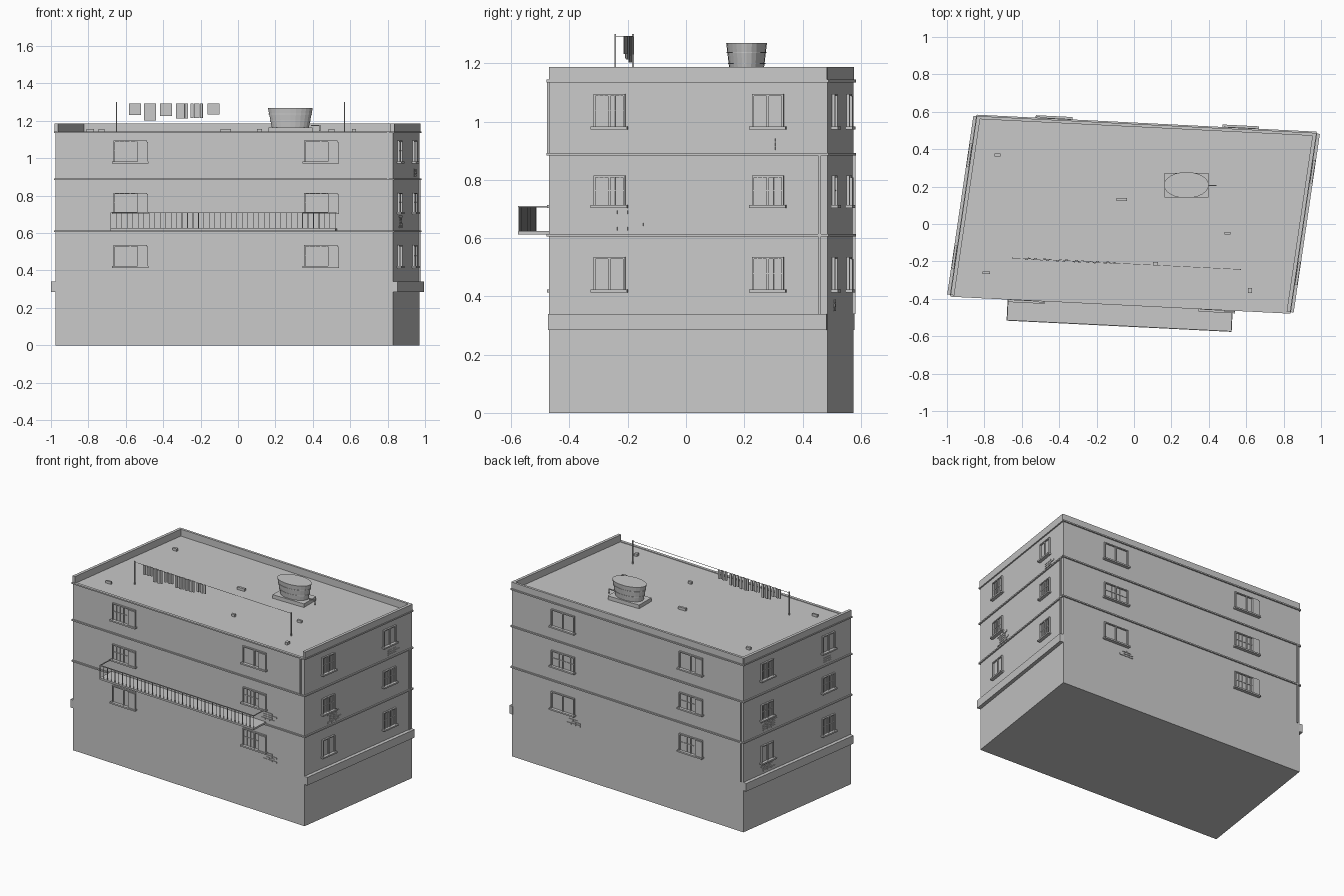
import bpy, bmesh, random
from math import cos, sin, pi
from mathutils import Vector

random.seed(4)
cube = bpy.data.objects.get("Cube")
if cube:
    bpy.data.objects.remove(cube)

grey = bpy.data.materials.new("plain grey")
grey.use_nodes = True
colour = (0.58, 0.58, 0.58, 1)
grey.diffuse_color = colour
grey.node_tree.nodes["Principled BSDF"].inputs["Base Color"].default_value = colour


def finish(name, bm):
    bmesh.ops.recalc_face_normals(bm, faces=bm.faces)
    me = bpy.data.meshes.new(name)
    bm.to_mesh(me)
    bm.free()
    me.materials.append(grey)
    ob = bpy.data.objects.new(name, me)
    bpy.context.collection.objects.link(ob)
    return ob


def prism(bm, outline, z0, z1):
    """Extrude a flat outline between two heights."""
    low = [bm.verts.new((p[0], p[1], z0)) for p in outline]
    high = [bm.verts.new((p[0], p[1], z1)) for p in outline]
    bm.faces.new(low[::-1])
    bm.faces.new(high)
    for i in range(len(low)):
        j = (i + 1) % len(low)
        bm.faces.new((low[i], low[j], high[j], high[i]))


class Wall:
    """Wall frame: a runs along the wall, d points outward."""
    def __init__(self, start, end):
        self.o = Vector(start)
        run = Vector(end) - self.o
        self.length = run.length
        self.u = run.normalized()
        self.n = Vector((self.u.y, -self.u.x))

    def at(self, a, d):
        return self.o + self.u * a + self.n * d

    def box(self, bm, a0, a1, z0, z1, d0, d1):
        prism(bm, [self.at(a0, d0), self.at(a0, d1), self.at(a1, d1), self.at(a1, d0)], z0, z1)


# Skewed ground plan
corners = [(-0.975, -0.38), (0.83, -0.47), (0.97, 0.485), (-0.835, 0.575)]
front, left, back, right = [Wall(corners[i], corners[(i + 1) % 4]) for i in range(4)]
walls = {"front": front, "left": left, "back": back, "right": right}

ROOF, TOP = 1.14, 1.187
FLOORS = [0.42, 0.71, 0.98]

bm = bmesh.new()
prism(bm, corners, 0, ROOF)
finish("building_body", bm)

# Parapet on three sides
bm = bmesh.new()
for w in (left, right):
    w.box(bm, 0, w.length, ROOF, TOP, -0.014, 0.006)
back.box(bm, 0, back.length, ROOF, TOP, -0.014, 0.002)
finish("parapet", bm)

# Floor bands around the walls and heavy ledges on the short sides
bm = bmesh.new()
for w in walls.values():
    for z in (0.61, 0.888, ROOF):
        w.box(bm, -0.006, w.length + 0.006, z - 0.005, z + 0.004, -0.01, 0.009)
finish("floor_bands", bm)
bm = bmesh.new()
for w in (left, right):
    w.box(bm, 0, w.length, 0.285, 0.34, -0.005, 0.024)
finish("base_ledges", bm)

# Drain pipes near the corners
bm = bmesh.new()
for w, a, z0, z1 in ((left, 0.935, 0.34, 0.885), (front, 1.775, 0.89, ROOF),
                     (back, 1.785, 0.34, 0.885)):
    w.box(bm, a, a + 0.009, z0, z1, -0.002, 0.008)
finish("drain_pipes", bm)


def window(name, w, centre, z, width, height, bars, sash):
    bm = bmesh.new()
    a0, a1, z1 = centre - width / 2, centre + width / 2, z + height
    f = 0.007
    for lo, hi in ((a0, a0 + f), (a1 - f, a1)):
        w.box(bm, lo, hi, z, z1, -0.005, 0.011)
    w.box(bm, a0, a1, z1 - f, z1, -0.005, 0.011)
    w.box(bm, a0 - 0.008, a1 + 0.008, z - 0.007, z + 0.003, -0.005, 0.022)
    w.box(bm, a0, a1, z, z1, -0.003, 0.002)
    w.box(bm, centre - 0.004, centre + 0.004, z, z1, 0, 0.009)
    if bars:
        for k in (0.17, 0.33, 0.67, 0.83):
            a = a0 + width * k
            w.box(bm, a - 0.0015, a + 0.0015, z, z1, 0, 0.006)
        w.box(bm, a0, a1, z + height * 0.5, z + height * 0.5 + 0.003, 0, 0.006)
    if sash:
        # Side sash set in front of the frame
        w.box(bm, a1 - 0.05, a1 + 0.004, z, z1 - f, 0.003, 0.015)
    finish(name, bm)


columns = {"front": (0.40, 1.42), "back": (0.40, 1.40), "left": (0.21, 0.76), "right": (0.21, 0.76)}
for side, w in walls.items():
    wide = side in ("front", "back")
    for c, centre in enumerate(columns[side]):
        for level, z in enumerate(FLOORS):
            plain = (c, level) in ((0, 0), (1, 2)) or (side == "back" and c == 0 and level != 1)
            window(f"{side}_window_{c + 1}_{level + 1}", w, centre, z,
                   0.18 if wide else 0.11, 0.115 if level != 1 else 0.105,
                   not plain, wide and (side == "front" or c == 1))


# Patches of exposed brick
def bricks(bm, w, a0, z0, rows):
    for r in range(rows):
        a = a0 + (r % 2) * 0.018 + random.choice((0, 0.018))
        for k in range(random.choice((2, 3))):
            w.box(bm, a, a + 0.032, z0, z0 + 0.011, -0.002, 0.004)
            a += 0.036
        z0 += 0.014


bm = bmesh.new()
for w, a, z, rows in ((left, 0.205, 0.627, 5), (left, 0.735, 0.903, 3),
                      (front, 1.47, 0.64, 4), (front, 1.47, 0.365, 4),
                      (back, 0.43, 0.35, 3), (right, 0.16, 0.63, 5),
                      (right, 0.16, 0.355, 4), (right, 0.70, 0.903, 3)):
    bricks(bm, w, a, z, rows)
finish("brick_patches", bm)

# Balcony: slab, barred front, open ends with a top rail
b0, b1, depth = 0.30, 1.505, 0.122
bm = bmesh.new()
front.box(bm, b0, b1, 0.612, 0.624, -0.005, depth)
finish("balcony_floor", bm)
bm = bmesh.new()
front.box(bm, b0, b1, 0.706, 0.711, depth - 0.005, depth)
for a in (b0, b1 - 0.005):
    front.box(bm, a, a + 0.005, 0.706, 0.711, -0.005, depth)
count = 42
for i in range(count):
    a = b0 + (b1 - b0 - 0.003) * i / (count - 1)
    front.box(bm, a, a + 0.003, 0.62, 0.708, depth - 0.004, depth - 0.001)
finish("balcony_railing", bm)


# Rooftop water tank, oval and flared
def ring(rx, ry):
    return [(0.28 + rx * cos(2 * pi * i / 24), 0.208 + ry * sin(2 * pi * i / 24)) for i in range(24)]


bm = bmesh.new()
low = [bm.verts.new((x, y, 1.16)) for x, y in ring(0.098, 0.057)]
high = [bm.verts.new((x, y, 1.27)) for x, y in ring(0.12, 0.07)]
bm.faces.new(low[::-1])
bm.faces.new(high)
for i in range(24):
    j = (i + 1) % 24
    bm.faces.new((low[i], low[j], high[j], high[i]))
finish("water_tank", bm)
bm = bmesh.new()
for z in (1.197, 1.235):
    k = (z - 1.16) / 0.11
    prism(bm, ring(0.101 + 0.022 * k, 0.06 + 0.013 * k), z, z + 0.004)
finish("tank_hoops", bm)


def rect(x, y, sx, sy):
    return [(x - sx, y - sy), (x + sx, y - sy), (x + sx, y + sy), (x - sx, y + sy)]


bm = bmesh.new()
prism(bm, rect(0.28, 0.207, 0.118, 0.066), ROOF - 0.002, 1.165)
finish("tank_base", bm)
bm = bmesh.new()
prism(bm, rect(0.415, 0.205, 0.025, 0.003), 1.172, 1.178)
prism(bm, rect(0.437, 0.205, 0.003, 0.003), 1.145, 1.178)
finish("tank_tap", bm)

# Roof vents
bm = bmesh.new()
for x, y, sx, sy in ((-0.73, 0.37, 0.015, 0.008), (-0.065, 0.13, 0.028, 0.008),
                     (0.5, -0.05, 0.016, 0.007), (0.115, -0.21, 0.013, 0.008),
                     (-0.79, -0.26, 0.02, 0.006), (0.62, -0.355, 0.01, 0.013)):
    prism(bm, rect(x, y, sx, sy), ROOF - 0.002, 1.157)
finish("roof_vents", bm)

# Washing line with posts and hanging clothes
line = Wall((-0.65, -0.182), (0.57, -0.243))
bm = bmesh.new()
for a in (0, line.length):
    line.box(bm, a - 0.003, a + 0.003, ROOF - 0.002, 1.3, -0.003, 0.003)
finish("line_posts", bm)
bm = bmesh.new()
line.box(bm, 0, line.length, 1.292, 1.294, -0.001, 0.001)
finish("washing_line", bm)
bm = bmesh.new()
for x, drop in ((-0.55, 0.062), (-0.47, 0.09), (-0.385, 0.068), (-0.3, 0.08), (-0.22, 0.077), (-0.13, 0.06)):
    a = x + 0.65
    for k in range(4):
        sway = 0.004 * (-1) ** k
        line.box(bm, a - 0.032 + k * 0.016, a - 0.016 + k * 0.016,
                 1.293 - drop, 1.293, sway - 0.002, sway + 0.002)
finish("hanging_clothes", bm)
